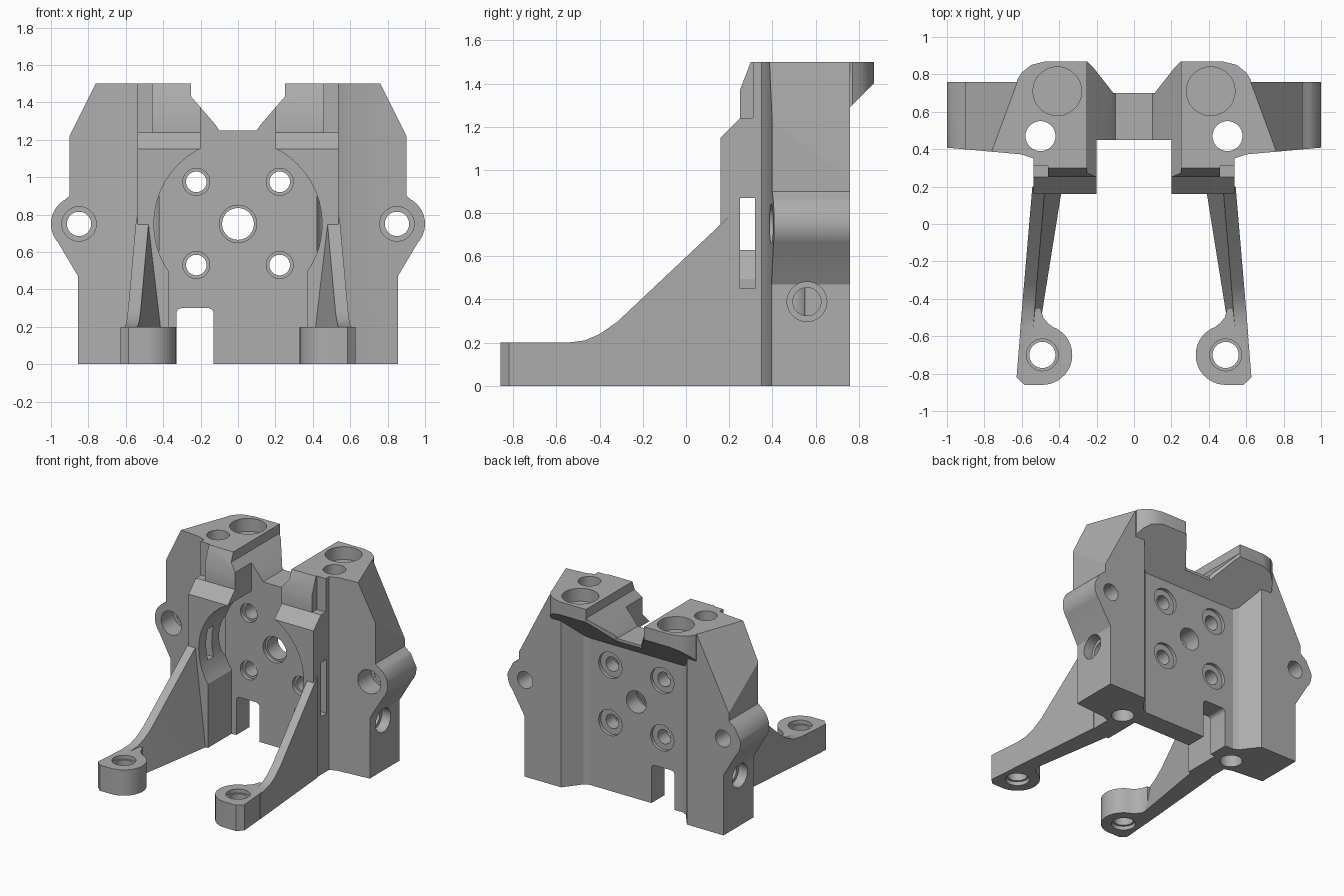
import bpy, bmesh, math
from mathutils import Vector

cube = bpy.data.objects.get("Cube")
if cube:
    bpy.data.objects.remove(cube, do_unlink=True)

grey = bpy.data.materials.new("plain_grey")
grey.use_nodes = True
COLOUR = (0.42, 0.42, 0.42, 1)
grey.diffuse_color = COLOUR
grey.node_tree.nodes["Principled BSDF"].inputs["Base Color"].default_value = COLOUR


def add_object(name, bm):
    bmesh.ops.recalc_face_normals(bm, faces=bm.faces[:])
    mesh = bpy.data.meshes.new(name)
    bm.to_mesh(mesh)
    bm.free()
    mesh.materials.append(grey)
    obj = bpy.data.objects.new(name, mesh)
    bpy.context.scene.collection.objects.link(obj)
    return obj


def place(axis, p, d):
    return {"X": (d, p[0], p[1]), "Y": (p[0], d, p[1]), "Z": (p[0], p[1], d)}[axis]


def prism(name, axis, pts, a, b):
    """Extrude a flat outline along an axis from a to b."""
    bm = bmesh.new()
    lo = [bm.verts.new(place(axis, p, a)) for p in pts]
    hi = [bm.verts.new(place(axis, p, b)) for p in pts]
    bm.faces.new(lo)
    bm.faces.new(hi[::-1])
    for i in range(len(pts)):
        j = (i + 1) % len(pts)
        bm.faces.new((lo[i], hi[i], hi[j], lo[j]))
    return add_object(name, bm)


def arc(cx, cy, r, start, end, n):
    angles = [math.radians(start + (end - start) * i / n) for i in range(n + 1)]
    return [(cx + r * math.cos(t), cy + r * math.sin(t)) for t in angles]


def rect(a, b, c, d):
    return [(a, c), (b, c), (b, d), (a, d)]


def sym(half):
    return half + [(-x, y) for x, y in reversed(half)]


def flip(pts, s):
    return [(s * x, y) for x, y in pts]


def combine(target, tool, op):
    mod = target.modifiers.new("combine", "BOOLEAN")
    mod.operation, mod.object, mod.solver = op, tool, "EXACT"
    bpy.context.view_layer.update()
    graph = bpy.context.evaluated_depsgraph_get()
    mesh = bpy.data.meshes.new_from_object(target.evaluated_get(graph))
    target.modifiers.clear()
    target.data = mesh
    bpy.data.objects.remove(tool, do_unlink=True)


def cut(target, axis, pts, a, b):
    combine(target, prism("cutter", axis, pts, a, b), "DIFFERENCE")


def drill(target, axis, cx, cy, r, a, b):
    cut(target, axis, arc(cx, cy, r, 0, 352.5, 47), a, b)


# Back block with side wings and round lugs
body = prism("bracket_body", "Z", sym([(.535, .45), (.535, .35), (.6, .372), (1.02, .41),
             (1.02, .76), (.54, .76), (.44, .63), (.4, .61)]), 0, 1.5)
side = [(.855, -.1), (.855, .47)] + arc(.85, .75, .15, -42, 60, 16) + [(.9, .9), (.9, 1.6)]
combine(body, prism("outline", "Y", sym(side), 0, 1.2), "INTERSECT")

# Slanted shoulders on the wings
bm = bmesh.new()
bm.from_mesh(body.data)
for s in (1, -1):
    normal = Vector((s * .1064, .0392, .0546)).normalized()
    cutting = bmesh.ops.bisect_plane(bm, geom=bm.verts[:] + bm.edges[:] + bm.faces[:],
                                     plane_co=(s * .76, .39, 1.5), plane_no=normal,
                                     clear_outer=True)
    edges = [e for e in cutting["geom_cut"] if isinstance(e, bmesh.types.BMEdge)]
    bmesh.ops.holes_fill(bm, edges=edges)
bmesh.ops.recalc_face_normals(bm, faces=bm.faces[:])
bm.to_mesh(body.data)
bm.free()

# Overhanging top ledge at the back
ledge = prism("ledge", "Z", sym([(.6, .5), (.625, .77), (.6, .81), (.55, .85), (.47, .87),
              (.25, .87), (.22, .84), (.11, .7)]), 1, 1.5)
combine(ledge, prism("ledge_side", "X", [(.45, 1.13), (.6, 1.13), (.87, 1.4), (.87, 1.6),
                                         (.45, 1.6)], -1, 1), "INTERSECT")
combine(body, ledge, "UNION")

# Front towers
for s in (1, -1):
    tower = prism("tower", "X", [(.5, 0), (.16, 0), (.16, 1.15), (.25, 1.24), (.25, 1.37),
                                 (.3, 1.5), (.5, 1.5)], s * .2, s * .537)
    cut(tower, "Z", flip(rect(.46, .6, .1, .31), s), 1.24, 1.6)
    combine(body, tower, "UNION")

# Round front recess, space between the arms, top saddle and base notch
drill(body, "Y", 0, .75, .45, -.5, .45)
cut(body, "Y", rect(-.37, .37, -.1, .55), -.5, .45)
cut(body, "Y", sym([(.25, 1.6), (.25, 1.43), (.12, 1.28), (.1, 1.25)]), -.5, 1.2)
cut(body, "Y", [(-.33, -.1), (-.13, -.1)] + arc(-.16, .27, .03, 0, 90, 4)
    + arc(-.3, .27, .03, 90, 180, 4), -.5, 1.2)

# Centre hole and four bolt holes
drill(body, "Y", 0, .75, .085, 0, 1)
drill(body, "Y", 0, .75, .1, 0, .48)
for x in (-.223, .223):
    for z in (.53, .975):
        drill(body, "Y", x, z, .055, 0, 1)
        drill(body, "Y", x, z, .072, 0, .48)
        drill(body, "Y", x, z, .1, .585, 1)

# Lug, side and top holes, and side slots
for s in (1, -1):
    drill(body, "Y", s * .85, .75, .065, 0, 1)
    drill(body, "Y", s * .85, .75, .092, 0, .55)
    drill(body, "Z", s * .5, .47, .08, -.1, 1.6)
    drill(body, "Z", s * .41, .71, .13, 1.4, 1.6)
    drill(body, "X", .56, .39, .065, s * .5, s * 1.1)
    drill(body, "X", .56, .39, .092, s * .78, s * 1.1)
    cut(body, "X", rect(.25, .32, .45 if s > 0 else .63, .87), s * .3, s * .6)


# Forward arms with drafted inner walls, and feet with bolt holes
def make_arm(name, s):
    bm = bmesh.new()
    rings = []
    for y, z in ((-.6, .195), (-.55, .2), (-.47, .21), (-.4, .24), (-.32, .295), (.2, .785)):
        outer = .535 + (.3 - y) * .085
        inner_low = .39 - (y - .16) * .16
        section = ((inner_low, 0), (outer, 0), (outer, z), (max(inner_low, outer - .068), z))
        rings.append([bm.verts.new((s * px, y, pz)) for px, pz in section])
    for a, b in zip(rings, rings[1:]):
        for i in range(4):
            j = (i + 1) % 4
            bm.faces.new((a[i], a[j], b[j], b[i]))
    bm.faces.new(rings[0])
    bm.faces.new(rings[-1][::-1])
    arm = add_object(name, bm)
    foot = [(.598, -.45), (.5, -.45), (.485, -.5), (.46, -.53)]
    foot += arc(.49, -.7, .16, 110, 270, 20) + [(.585, -.86), (.628, -.82)]
    combine(arm, prism("foot", "Z", flip(foot, s), 0, .2), "UNION")
    drill(arm, "Z", s * .49, -.7, .07, -.1, .3)
    drill(arm, "Z", s * .49, -.7, .085, .17, .3)
    drill(arm, "Z", s * .49, -.7, .085, -.1, .03)
    return arm


parts = [body, make_arm("left_arm", 1), make_arm("right_arm", -1)]

# Smooth curved walls and keep sharp edges
bpy.ops.object.select_all(action="DESELECT")
for part in parts:
    part.select_set(True)
bpy.context.view_layer.objects.active = body
bpy.ops.object.shade_smooth_by_angle(angle=math.radians(25))
